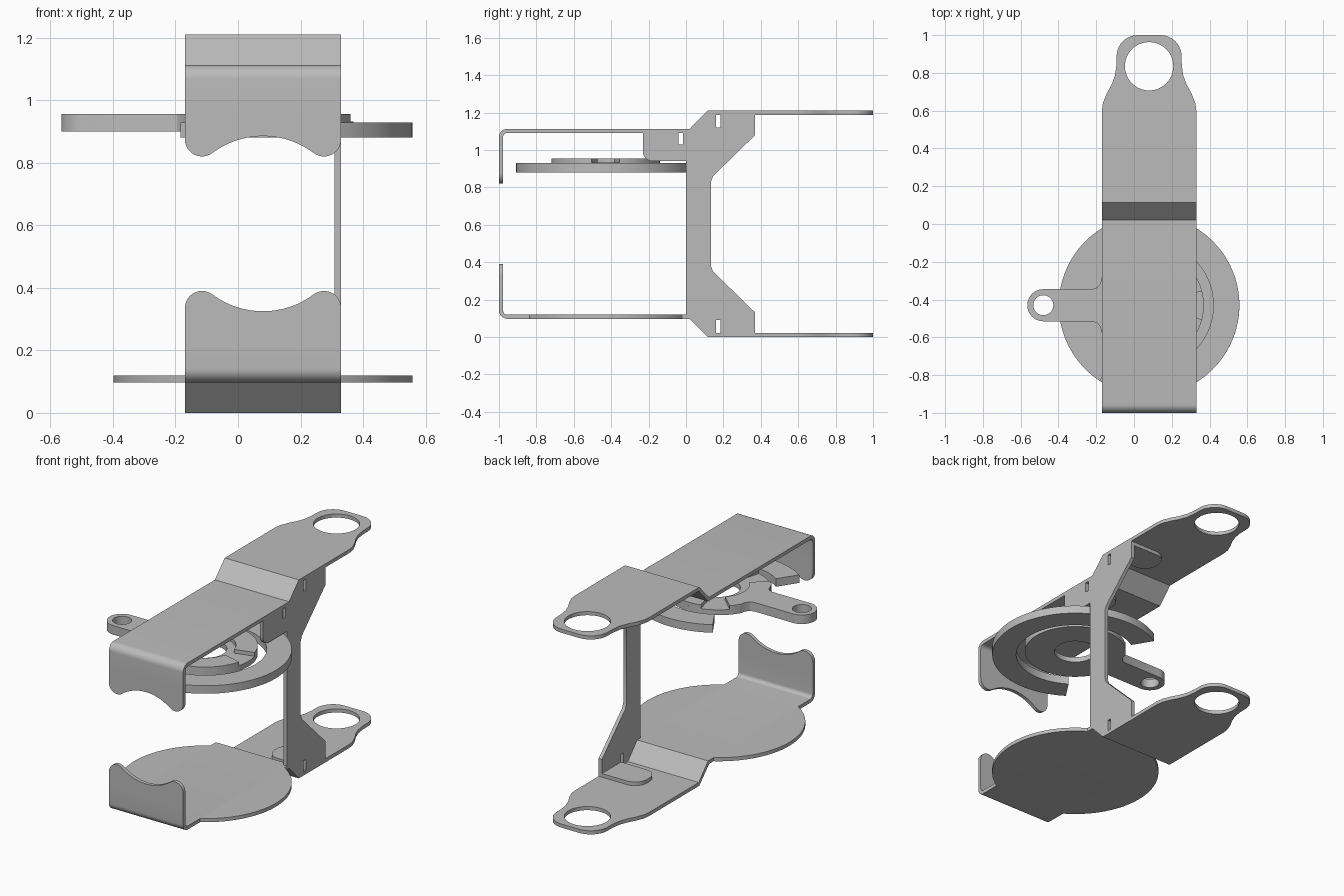
import bpy, bmesh, math
from mathutils import Matrix

if "Cube" in bpy.data.objects:
    bpy.data.objects.remove(bpy.data.objects["Cube"])

CX, CY = 0.08, -0.43      # strap centre line and ring centre
H, T = 1.21, 0.022        # total height and sheet thickness
AXES = {'x': (1, 2, 0), 'y': (0, 2, 1), 'z': (0, 1, 2)}

steel = bpy.data.materials.new("steel_grey")
steel.diffuse_color = (0.5, 0.5, 0.5, 1)
steel.use_nodes = True
steel.node_tree.nodes["Principled BSDF"].inputs["Base Color"].default_value = steel.diffuse_color


def arc(cx, cy, r, a0, a1, n=12):
    return [(cx + r * math.cos(math.radians(a0 + (a1 - a0) * i / n)),
             cy + r * math.sin(math.radians(a0 + (a1 - a0) * i / n))) for i in range(n + 1)]


def circle(cx, cy, r, n=64):
    return arc(cx, cy, r, 0, 360, n)[:-1]


def flip(pts):
    return [(u, H - v) for u, v in pts]


def prism(name, loops, axis, lo, hi):
    """Flat outline with optional holes, extruded along an axis."""
    cu = bpy.data.curves.new(name, 'CURVE')
    cu.dimensions, cu.fill_mode, cu.extrude = '2D', 'BOTH', (hi - lo) / 2
    for pts in loops:
        sp = cu.splines.new('POLY')
        sp.points.add(len(pts) - 1)
        for p, (u, v) in zip(sp.points, pts):
            p.co = (u, v, 0, 1)
        sp.use_cyclic_u = True
    tmp = bpy.data.objects.new(name + "_outline", cu)
    bpy.context.collection.objects.link(tmp)
    dg = bpy.context.evaluated_depsgraph_get()
    me = bpy.data.meshes.new_from_object(tmp.evaluated_get(dg))
    bpy.data.objects.remove(tmp)
    m = Matrix.Identity(4)
    for col, row in enumerate(AXES[axis]):
        for r in range(3):
            m[r][col] = 1.0 if r == row else 0.0
    m[AXES[axis][2]][3] = (lo + hi) / 2
    bm = bmesh.new()
    bm.from_mesh(me)
    bm.transform(m)
    bmesh.ops.remove_doubles(bm, verts=bm.verts, dist=1e-5)
    bmesh.ops.recalc_face_normals(bm, faces=bm.faces)
    bm.to_mesh(me)
    bm.free()
    me.name = name
    me.materials.clear()
    me.materials.append(steel)
    ob = bpy.data.objects.new(name, me)
    bpy.context.collection.objects.link(ob)
    bpy.ops.object.select_all(action='DESELECT')
    ob.select_set(True)
    bpy.context.view_layer.objects.active = ob
    bpy.ops.object.shade_smooth_by_angle(angle=math.radians(30))
    return ob


def mirrored(half):
    """Close a right-hand half outline about the strap centre line."""
    right = [(CX + u, v) for u, v in half]
    return right + [(CX - u, v) for u, v in reversed(half)]


# Strap outlines, shared by the lower strap and the flipped upper strap
bend = ([(0.115, 0), (0.02, 0.097)] + arc(-0.955, 0.142, 0.045, 270, 180, 8) + [(-1, 0.25), (-1 + T, 0.25)]
        + arc(-0.955, 0.142, 0.023, 180, 270, 8) + [(0.03, 0.119), (0.12, T)])
lip = mirrored([(0.25, 0.25)] + arc(0.195, 0.335, 0.055, 0, 127, 12) + arc(0, 0.595, 0.27, 307, 270, 12)[1:-1])
tail = mirrored([(0.25, 0.115), (0.25, 0.6), (0.245, 0.64), (0.225, 0.69), (0.2, 0.735), (0.181, 0.785),
                 (0.173, 0.84)] + arc(0.06, 0.888, 0.112, 0, 90, 10))
tail_hole = circle(CX, 0.835, 0.128, 48)

for side in ("lower", "upper"):
    up = side == "upper"
    prism(side + "_strap", [flip(bend) if up else bend], 'x', CX - 0.25, CX + 0.25)
    prism(side + "_front_lip", [flip(lip) if up else lip], 'y', -1, -1 + T)
    z = H - T if up else 0
    prism(side + "_tail_plate", [tail, tail_hole], 'z', z, z + T)

# Round wings beside the lower strap
for name, a in (("right_wing", 0), ("left_wing", 180)):
    prism(name, [arc(CX, CY, 0.478, a - 58.5, a + 58.5, 40)], 'z', 0.097, 0.119)

# Upright web joining both straps, with relief notches
foot = [(0, 0.119), (0.03, 0.119), (0.12, T), (0.16, T), (0.16, 0.09), (0.185, 0.09), (0.185, T),
        (0.37, T), (0.37, 0.13), (0.145, 0.35), (0.133, 0.38)]
head = flip(foot)[::-1][:-1]
ear = ([(-0.015, H - 0.119), (-0.015, 1.03), (-0.04, 1.03), (-0.04, 1.091), (-0.23, 1.091)]
       + arc(-0.18, 0.99, 0.05, 180, 270, 6) + [(0, 0.94)])
prism("upright_web", [foot + head + ear], 'x', 0.308, 0.33)


# Bent tabs that fasten the web to the straps
def tab(name, y0, y1, z):
    r = 0.08
    pts = [(0.329, y0), (0.329, y1)] + arc(0.06 + r, y1 - r, r, 90, 180, 8) + arc(0.06 + r, y0 + r, r, 180, 270, 8)
    prism(name, [pts], 'z', z, z + T)


tab("lower_tab", 0.185, 0.37, T)
tab("upper_tab", 0.185, 0.37, H - 2 * T)
tab("front_tab", -0.23, -0.04, H - 0.119 - T)

# Open outer ring
prism("open_ring", [arc(CX, CY, 0.478, -123.5, 121, 72) + arc(CX, CY, 0.34, 121, -123.5, 72)], 'z', 0.88, 0.929)

# Lever with flared root and round end
flare = [(-0.258, 0.115), (-0.275, 0.094), (-0.3, 0.085)]
lever = [(CX + u, CY + v) for u, v in flare] + arc(CX - 0.56, CY, 0.085, 90, 270, 20)
lever += [(CX + u, CY - v) for u, v in reversed(flare)]
eye = circle(CX - 0.56, CY, 0.053, 32)
prism("hub_base", [arc(CX, CY, 0.29, -150, 150, 64) + lever, circle(CX, CY, 0.12, 48), eye], 'z', 0.9, 0.932)
prism("lever_top", [arc(CX, CY, 0.29, 137, 150, 6) + lever + arc(CX, CY, 0.29, 210, 223, 6)
                    + arc(CX, CY, 0.17, 223, 137, 20), eye], 'z', 0.932, 0.955)

# Raised hub segments separated by gaps
for name, a in (("rear_hub_segment", 60), ("front_hub_segment", -60)):
    prism(name, [arc(CX, CY, 0.29, a - 45, a + 45, 20) + arc(CX, CY, 0.17, a + 45, a - 45, 20)], 'z', 0.932, 0.955)
